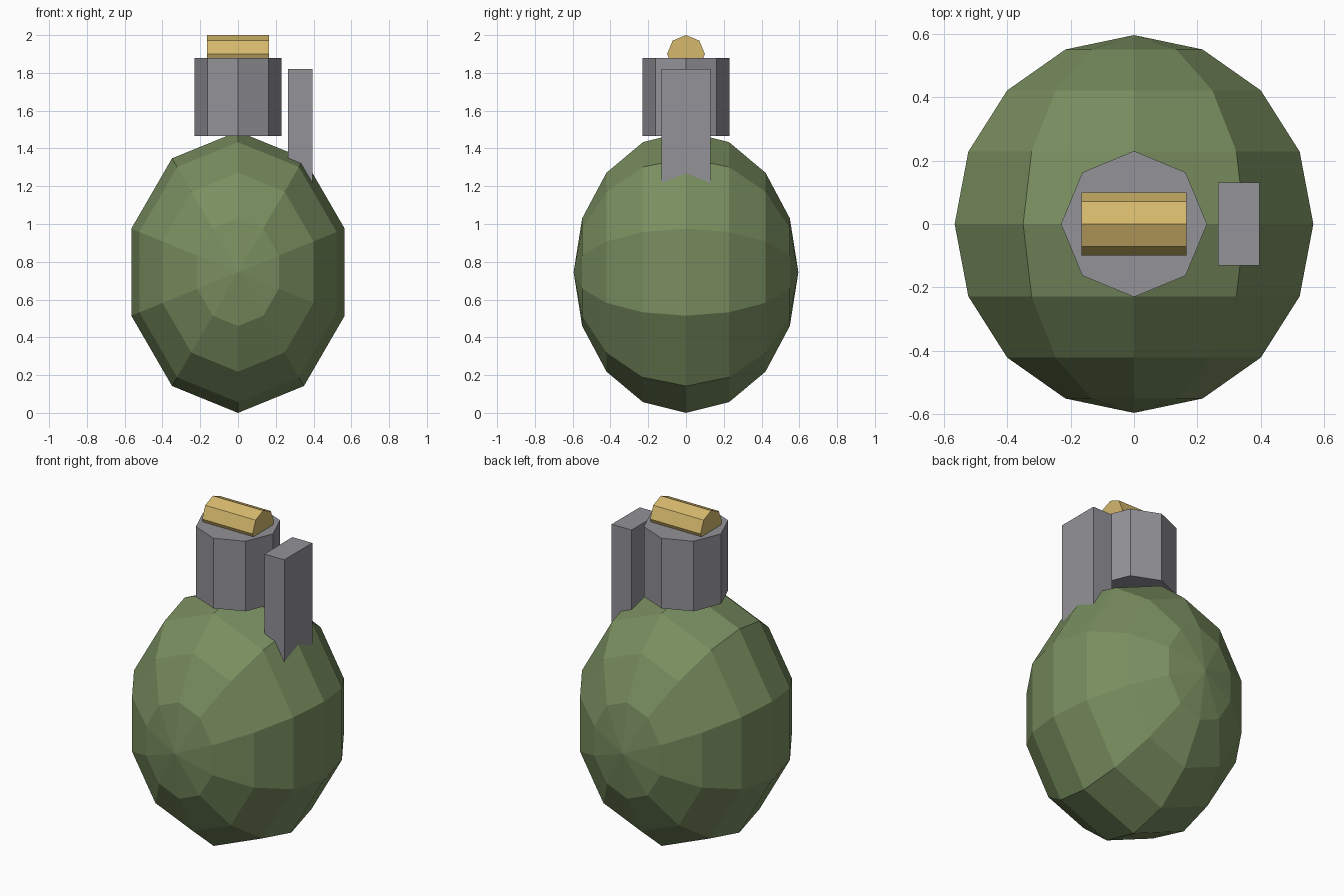
import bpy, bmesh
from math import pi
from mathutils import Matrix

default = bpy.data.objects.get("Cube")
if default:
    bpy.data.objects.remove(default, do_unlink=True)


def material(name, rgb):
    mat = bpy.data.materials.new(name)
    mat.use_nodes = True
    mat.diffuse_color = (*rgb, 1)
    mat.node_tree.nodes["Principled BSDF"].inputs["Base Color"].default_value = (*rgb, 1)
    return mat


def finish(name, bm, matrix, mat):
    """Place the mesh, keep flat faces and link it as a named part."""
    bm.transform(matrix)
    bmesh.ops.recalc_face_normals(bm, faces=bm.faces)
    mesh = bpy.data.meshes.new(name)
    bm.to_mesh(mesh)
    bm.free()
    mesh.materials.append(mat)
    obj = bpy.data.objects.new(name, mesh)
    bpy.context.scene.collection.objects.link(obj)
    return obj


def octagon_prism(name, radius, depth, matrix, mat):
    bm = bmesh.new()
    bmesh.ops.create_cone(bm, cap_ends=True, segments=8, radius1=radius,
                          radius2=radius, depth=depth)
    return finish(name, bm, matrix, mat)


green = material("olive green", (0.19, 0.27, 0.115))
grey = material("steel grey", (0.29, 0.29, 0.315))
gold = material("brass yellow", (0.66, 0.48, 0.15))

# Egg-shaped body, its poles pointing to the front and back
bm = bmesh.new()
bmesh.ops.create_uvsphere(bm, u_segments=10, v_segments=8, radius=1)
finish("body", bm,
       Matrix.Translation((0, 0, 0.745))
       @ Matrix.Diagonal((0.594, 0.595, 0.745, 1))
       @ Matrix.Rotation(pi / 2, 4, "X"), green)

# Neck on top of the body
octagon_prism("neck", 0.23, 0.415, Matrix.Translation((0, 0, 1.6725)), grey)

# Brass bar lying across the neck, half sunk into it
octagon_prism("cap_bar", 0.1, 0.33,
              Matrix.Translation((0, 0, 1.9)) @ Matrix.Rotation(pi / 2, 4, "Y"), gold)

# Upright lever beside the neck, its foot inside the body
bm = bmesh.new()
bmesh.ops.create_cube(bm, size=1)
finish("lever", bm,
       Matrix.Translation((0.33, 0, 1.46)) @ Matrix.Diagonal((0.13, 0.262, 0.72, 1)), grey)
